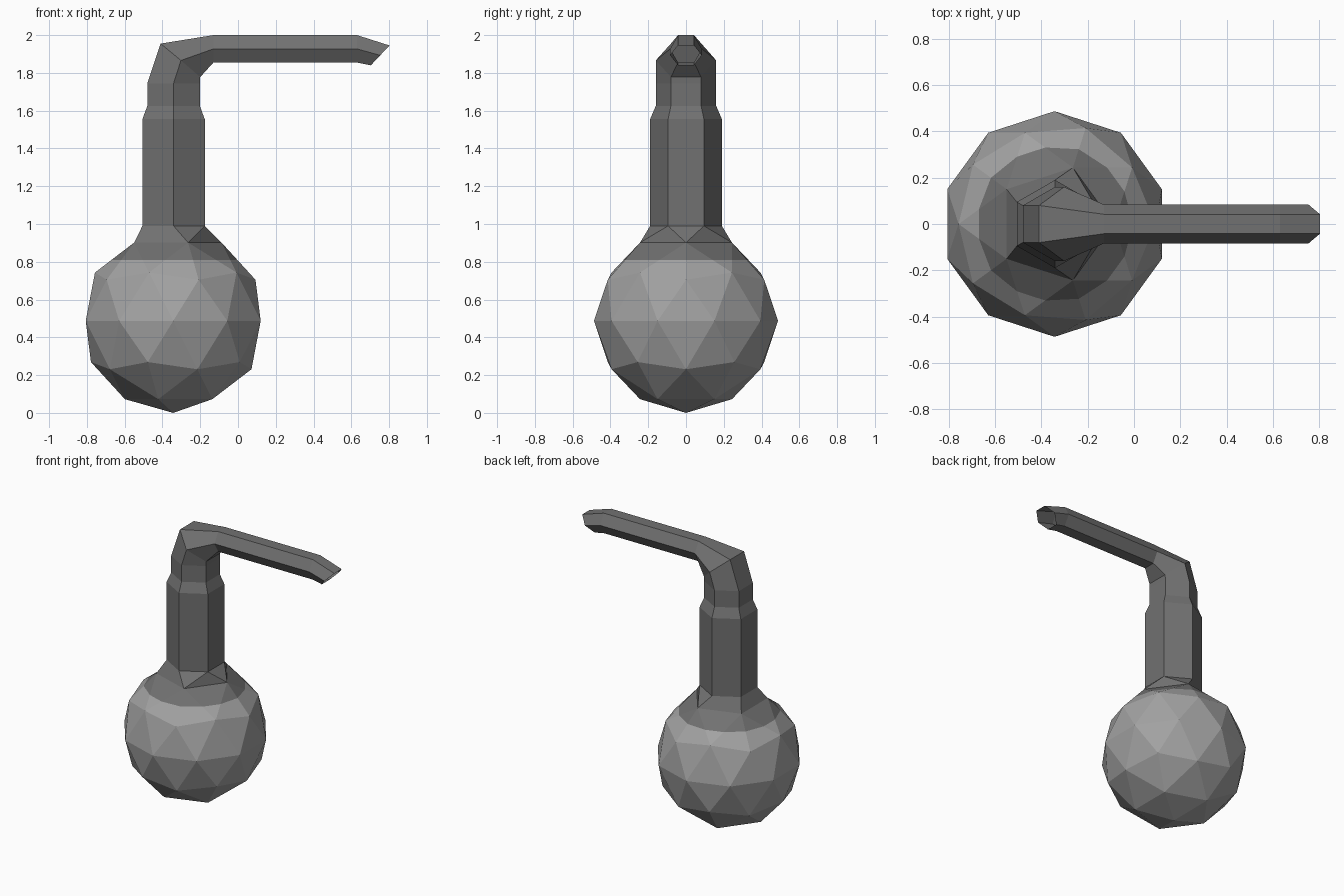
import bpy, bmesh
from mathutils import Matrix, Vector

if "Cube" in bpy.data.objects:
    bpy.data.objects.remove(bpy.data.objects["Cube"])

CX = -0.343   # axis of bulb and neck
R = 0.487     # bulb radius


def material(name, v):
    m = bpy.data.materials.new(name)
    m.diffuse_color = (v, v, v, 1)
    m.use_nodes = True
    m.node_tree.nodes["Principled BSDF"].inputs["Base Color"].default_value = m.diffuse_color
    return m


light = material("light grey", 0.36)
dark = material("dark grey", 0.165)


def finish(name, bm, mats):
    me = bpy.data.meshes.new(name)
    bm.to_mesh(me)
    bm.free()
    for m in mats:
        me.materials.append(m)
    ob = bpy.data.objects.new(name, me)
    bpy.context.collection.objects.link(ob)
    return ob


# Bulb: icosphere with the top cap removed, dark above the fill line
bm = bmesh.new()
bmesh.ops.create_icosphere(bm, subdivisions=2, radius=R,
                           matrix=Matrix.Translation((CX, 0, R)))
top = max(bm.verts, key=lambda v: v.co.z)
rim = [e.other_vert(top).co.copy() for e in top.link_edges]
bmesh.ops.delete(bm, geom=[top], context='VERTS')
bmesh.ops.bisect_plane(bm, geom=bm.verts[:] + bm.edges[:] + bm.faces[:],
                       plane_co=(0, 0, 0.81), plane_no=(0, 0, 1))
for f in bm.faces:
    f.material_index = int(f.calc_center_median().z > 0.81)
finish("bulb", bm, [light, dark])

# Neck and bent spout: hexagon rings given by outer, middle, inner (x, z) and radius
rings = [
    ((-0.506, 0.99), (CX + 0.002, 0.99), (-0.176, 0.99), 0.19),
    ((-0.506, 1.555), (CX + 0.002, 1.555), (-0.176, 1.555), 0.19),
    ((-0.48, 1.625), (-0.341, 1.625), (-0.202, 1.625), 0.16),
    ((-0.48, 1.745), (-0.341, 1.745), (-0.202, 1.745), 0.16),
    ((-0.41, 1.955), (-0.302, 1.866), (-0.20, 1.778), 0.16),
    ((-0.13, 2.0), (-0.13, 1.927), (-0.13, 1.855), 0.084),
    ((0.63, 2.0), (0.63, 1.927), (0.63, 1.855), 0.084),
    ((0.803, 1.945), (0.753, 1.893), (0.703, 1.84), 0.084),
]
bm = bmesh.new()
loops = []
for o, m, i, r in rings:
    loops.append([bm.verts.new((p[0], y, p[1])) for p, y in (
        (o, -r / 2), (m, -r), (i, -r / 2), (i, r / 2), (m, r), (o, r / 2))])
for a, b in zip(loops, loops[1:]):
    for k in range(6):
        j = (k + 1) % 6
        bm.faces.new((a[k], a[j], b[j], b[k]))

# Shoulder: joins the five-sided bulb opening to the six-sided neck
h = loops[0]


def rim_vert(x, y):
    return bm.verts.new(min(rim, key=lambda c: (c.xy - Vector((x, y))).length))


p = [rim_vert(x, y) for x, y in
     ((-0.55, -0.15), (-0.27, -0.24), (-0.09, 0), (-0.27, 0.24), (-0.55, 0.15))]
for f in ((p[4], p[0], h[0], h[5]), (p[0], p[1], h[1], h[0]),
          (p[3], p[4], h[5], h[4]), (p[1], h[2], h[1]), (p[3], h[4], h[3]),
          (p[1], p[2], h[2]), (p[2], p[3], h[3]), (p[2], h[3], h[2])):
    bm.faces.new(f)
bmesh.ops.recalc_face_normals(bm, faces=bm.faces[:])
finish("neck_and_spout", bm, [dark])
